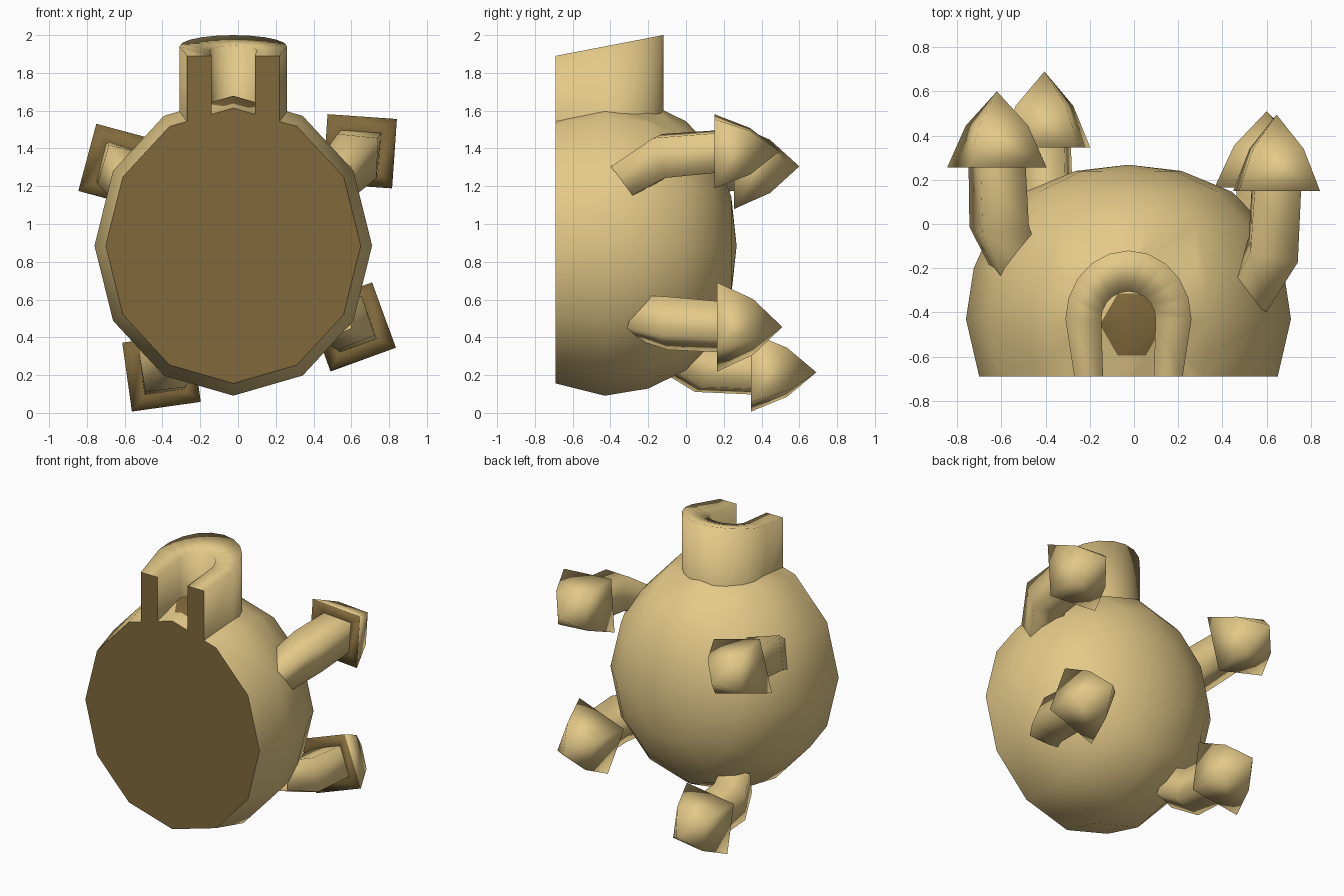
import bpy, bmesh, math
from mathutils import Vector

if "Cube" in bpy.data.objects:
    bpy.data.objects.remove(bpy.data.objects["Cube"])


def colour(name, rgb):
    m = bpy.data.materials.new(name)
    m.diffuse_color = (*rgb, 1)
    m.use_nodes = True
    m.node_tree.nodes["Principled BSDF"].inputs["Base Color"].default_value = m.diffuse_color
    return m


MATS = [colour("sand tan", (0.77, 0.58, 0.245)), colour("dark brown", (0.22, 0.143, 0.045))]
CX, CZ, ZS, FRONT = -0.025, 0.885, 1.08, -0.69   # body centre, stretch, cut plane


def finish(name, bm, smooth=True):
    me = bpy.data.meshes.new(name)
    bm.to_mesh(me)
    bm.free()
    for m in MATS:
        me.materials.append(m)
    for p in me.polygons:
        p.use_smooth = smooth
    ob = bpy.data.objects.new(name, me)
    bpy.context.collection.objects.link(ob)
    return ob


def skin(rings, tip=None, closed=True, dark_first=False):
    """Bridge rings of points into a shell, optionally closing to a tip."""
    bm = bmesh.new()
    vs = [[bm.verts.new(p) for p in r] for r in rings]
    n = len(rings[0])
    for k, (a, b) in enumerate(zip(vs, vs[1:])):
        for i in range(n if closed else n - 1):
            j = (i + 1) % n
            f = bm.faces.new((a[i], a[j], b[j], b[i]))
            f.material_index = int(dark_first and k == 0)
    if tip is not None:
        t = bm.verts.new(tip)
        for i in range(n):
            bm.faces.new((vs[-1][i], vs[-1][(i + 1) % n], t))
    bmesh.ops.recalc_face_normals(bm, faces=bm.faces)
    return bm


def flat_slices(name, polys):
    """Flat dark faces on the cut plane, facing the front."""
    bm = bmesh.new()
    for pts in polys:
        f = bm.faces.new([bm.verts.new(p) for p in pts])
        f.material_index = 1
        f.normal_update()
        if f.normal.y > 0:
            f.normal_flip()
    finish(name, bm, False)


def body_ring(r, y):
    return [Vector((CX + r * math.cos(math.radians(30 * k)), y,
                    CZ + ZS * r * math.sin(math.radians(30 * k)))) for k in range(12)]


# round body, sliced off at the front
profile = [(0.675, FRONT), (0.735, -0.43), (0.70, -0.20), (0.61, 0.0), (0.47, 0.145), (0.24, 0.24)]
bm = skin([body_ring(r, y) for r, y in profile], Vector((CX, 0.268, CZ)))

# dark patch on top of the body, inside the neck
hole = Vector((-0.01, -0.455, 0))
sides = [(Vector((math.cos(a), math.sin(a), 0)), 0.11 + 0.03 * abs(math.sin(a)))
         for a in [math.radians(30 + 60 * k) for k in range(6)]]
for n, d in sides:
    faces = [f for f in bm.faces if f.calc_center_median().z > 1.45]
    geom = faces + list({e for f in faces for e in f.edges}) + list({v for f in faces for v in f.verts})
    bmesh.ops.bisect_plane(bm, geom=geom, plane_co=hole + n * d, plane_no=n)
for f in bm.faces:
    c = f.calc_center_median()
    if c.z > 1.45 and all((c - hole).dot(n) < d for n, d in sides):
        f.material_index = 1
finish("body", bm)

# flat slice across the front
flat_slices("front_slice", [body_ring(0.675, FRONT)])


# neck: U-shaped wall with a rim sloping down to the front
def top(y):
    return 1.89 + 0.193 * (y - FRONT)


outer, inner = [(0.245, FRONT)], [(0.115, FRONT)]
for k in range(11):
    a = math.pi * k / 10
    c, s = math.cos(a), math.sin(a)
    outer.append((0.285 * c, -0.43 + 0.31 * s))
    inner.append((0.123 * c, -0.43 + 0.125 * s))
outer.append((-0.245, FRONT))
inner.append((-0.115, FRONT))
out_low, out_top, in_top, in_low = [], [], [], []
for (ox, oy), (ix, iy) in zip(outer, inner):
    drop = 0.0 if oy == FRONT else 0.02
    out_low.append(Vector((CX + ox, oy, 1.53 if oy == FRONT else 1.45)))
    out_top.append(Vector((CX + ox, oy, top(oy))))
    in_top.append(Vector((CX + ix, iy, top(iy) - drop)))
    in_low.append(Vector((CX + ix, iy, 1.58)))
walls = [out_low, out_top, in_top, in_low]
finish("neck", skin(walls, closed=False))
flat_slices("neck_slices", [[r[i] for r in walls] for i in (0, -1)])


def square(centre, half, deg, rot=None):
    pts = []
    for k in range(4):
        a = math.radians(deg + 45 + 90 * k)
        o = Vector((math.cos(a), 0, math.sin(a))) * half * math.sqrt(2)
        if rot is not None:
            o = rot @ o
        pts.append(Vector(centre) + o)
    return pts


Y = Vector((0, 1, 0))


# spike: bent square stem with a bulging square point, dark underneath
def spike(name, x, y, z, deg, root, bend):
    d = (Vector(bend) - Vector(root)).normalized()
    full = Y.rotation_difference(d)
    half = Y.rotation_difference((d + Y).normalized())
    finish(name + "_stem", skin([square(root, 0.095, deg, full),
                                 square(bend, 0.11, deg, half),
                                 square((x, y + 0.03, z), 0.105, deg)]))
    finish(name + "_point", skin([square((x, y + 0.02, z), 0.10, deg),
                                  square((x, y, z), 0.184, deg),
                                  square((x, y + 0.19, z), 0.115, deg)],
                                 Vector((x, y + 0.345, z)), dark_first=True))


spike("upper_left_spike", -0.62, 0.255, 1.305, -15, (-0.54, -0.18, 1.19), (-0.61, -0.01, 1.29))
spike("upper_right_spike", 0.645, 0.15, 1.385, -4, (0.52, -0.31, 1.24), (0.63, -0.12, 1.36))
spike("lower_right_spike", 0.60, 0.165, 0.455, 20, (0.50, -0.24, 0.50), (0.59, -0.10, 0.475))
spike("lower_left_spike", -0.405, 0.345, 0.215, 8, (-0.35, -0.06, 0.31), (-0.40, 0.09, 0.23))
